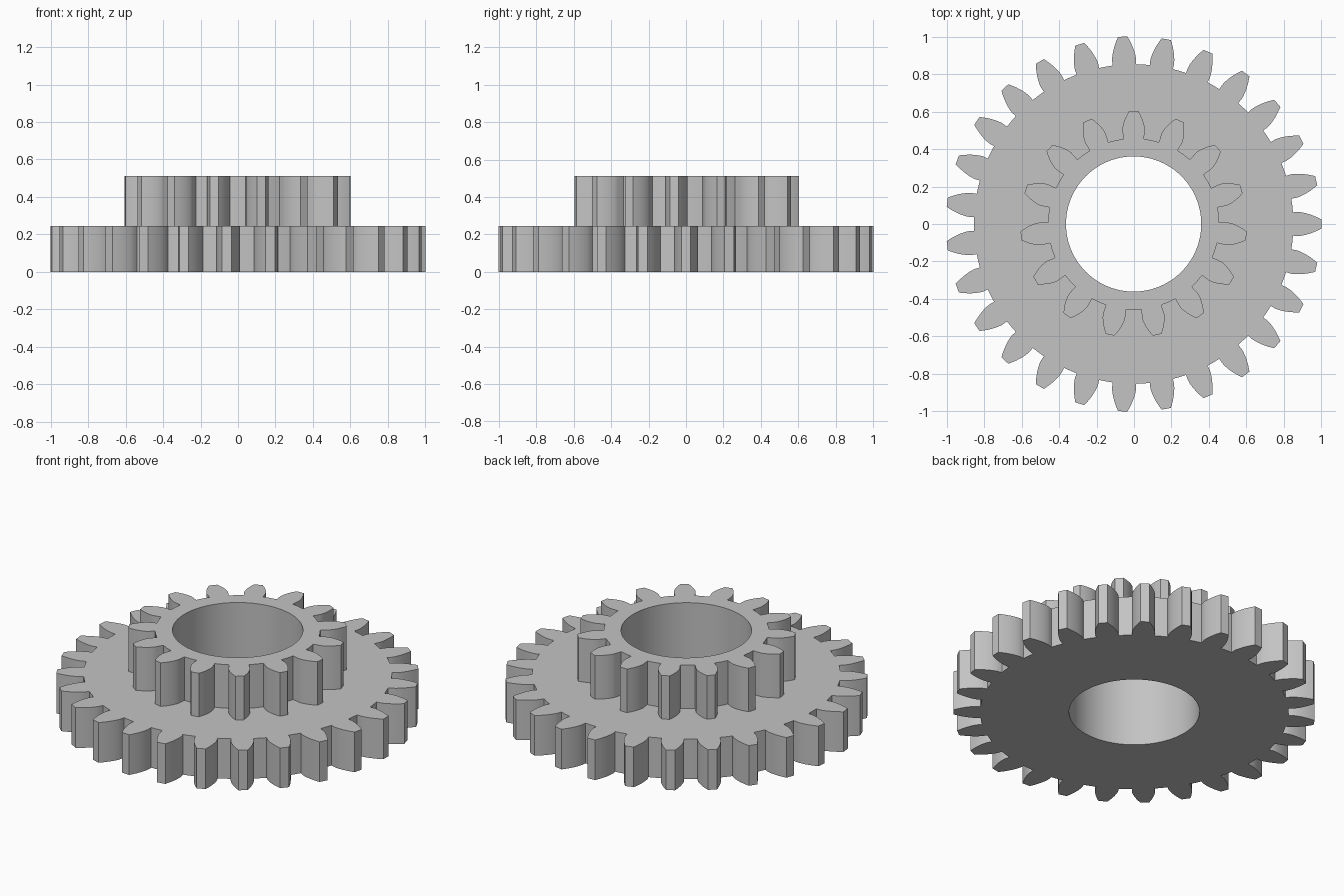
import bpy
import bmesh
from math import pi, sin, cos, tan, acos, radians

if "Cube" in bpy.data.objects:
    bpy.data.objects.remove(bpy.data.objects["Cube"], do_unlink=True)

BORE_RADIUS = 0.361
CENTRE_X = -0.002

grey = bpy.data.materials.new("plain grey")
grey.use_nodes = True
colour = (0.55, 0.55, 0.55, 1)
grey.diffuse_color = colour
grey.node_tree.nodes["Principled BSDF"].inputs["Base Color"].default_value = colour


def polar(radius, angle):
    return (CENTRE_X + radius * cos(angle), radius * sin(angle))


def gear_outline(teeth, tip, root, start, steps=8):
    """Outline of a spur gear with involute flanks."""
    pitch = tip * teeth / (teeth + 2)
    pressure = radians(20)
    base = pitch * cos(pressure)
    half_base = pi / (2 * teeth) + tan(pressure) - pressure
    # One flank as (radius, half angle), from root to tip
    flank = [(root, half_base)]
    for i in range(steps + 1):
        r = base + (tip - base) * (i / steps) ** 1.5
        a = acos(min(1, base / r))
        flank.append((r, half_base - (tan(a) - a)))
    points = []
    for t in range(teeth):
        mid = start + 2 * pi * t / teeth
        points += [polar(r, mid - h) for r, h in flank]
        points += [polar(r, mid + h) for r, h in reversed(flank)]
        # Middle of the root arc before the next tooth
        points.append(polar(root, mid + pi / teeth))
    return points


def add_loop(bm, points, z):
    verts = [bm.verts.new((x, y, z)) for x, y in points]
    return [bm.edges.new((v, verts[i - 1])) for i, v in enumerate(verts)]


def make_gear(name, teeth, tip, root, start, z_low, z_high):
    bm = bmesh.new()
    bore = [polar(BORE_RADIUS, 2 * pi * i / 96) for i in range(96)]
    edges = add_loop(bm, gear_outline(teeth, tip, root, start), z_low)
    edges += add_loop(bm, bore, z_low)
    bmesh.ops.triangle_fill(bm, edges=edges, use_beauty=True, normal=(0, 0, 1))
    lifted = bmesh.ops.extrude_face_region(
        bm, geom=bm.faces[:], use_keep_orig=True)["geom"]
    top = [g for g in lifted if isinstance(g, bmesh.types.BMVert)]
    bmesh.ops.translate(bm, verts=top, vec=(0, 0, z_high - z_low))
    bmesh.ops.recalc_face_normals(bm, faces=bm.faces[:])
    mesh = bpy.data.meshes.new(name)
    bm.to_mesh(mesh)
    bm.free()
    mesh.materials.append(grey)
    obj = bpy.data.objects.new(name, mesh)
    bpy.context.collection.objects.link(obj)
    bpy.ops.object.select_all(action="DESELECT")
    obj.select_set(True)
    bpy.context.view_layer.objects.active = obj
    bpy.ops.object.shade_smooth_by_angle(angle=radians(25))


# Wide lower gear and narrow upper gear sharing one bore
make_gear("large_gear", 27, 1.002, 0.853, 0, 0, 0.245)
make_gear("small_gear", 15, 0.605, 0.457, pi / 2, 0.245, 0.511)
